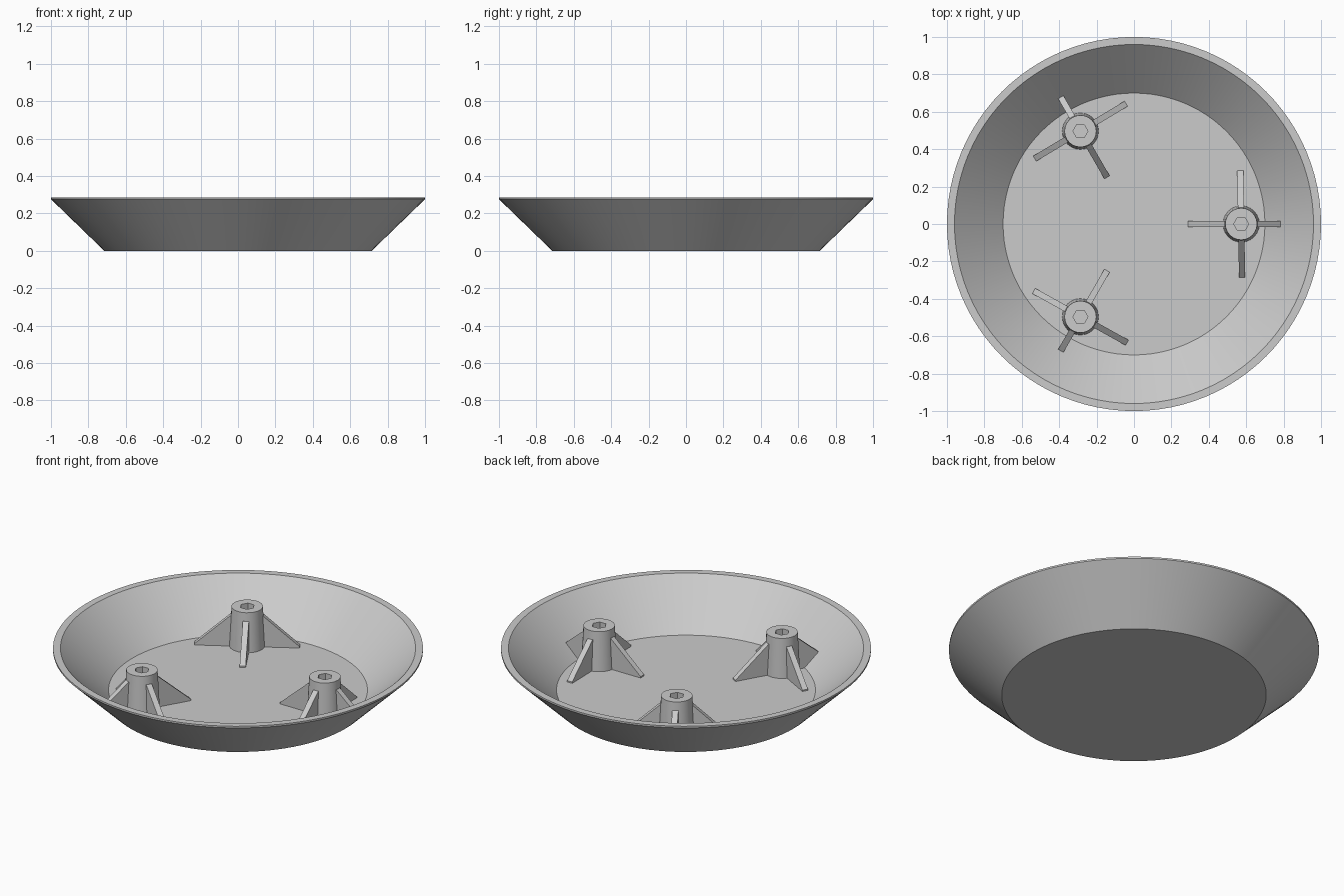
import bpy, bmesh
from math import sin, cos, pi, radians
from mathutils import Matrix, Vector

cube = bpy.data.objects.get("Cube")
if cube:
    bpy.data.objects.remove(cube, do_unlink=True)

grey = bpy.data.materials.new("light grey plastic")
grey.use_nodes = True
grey.diffuse_color = (0.6, 0.6, 0.6, 1)
grey.node_tree.nodes["Principled BSDF"].inputs["Base Color"].default_value = (0.6, 0.6, 0.6, 1)

FLOOR, RIM = 0.037, 0.286
FLOOR_R, RIM_R = 0.70, 0.96      # inner wall radii
BOSS_DIST, BOSS_TOP = 0.573, 0.27


def finish(name, bm, matrix=None):
    bmesh.ops.recalc_face_normals(bm, faces=bm.faces)
    mesh = bpy.data.meshes.new(name)
    bm.to_mesh(mesh)
    bm.free()
    mesh.materials.append(grey)
    ob = bpy.data.objects.new(name, mesh)
    bpy.context.collection.objects.link(ob)
    if matrix:
        ob.matrix_world = matrix
    bpy.ops.object.select_all(action='DESELECT')
    ob.select_set(True)
    bpy.context.view_layer.objects.active = ob
    bpy.ops.object.shade_smooth_by_angle(angle=radians(30))
    return ob


def ring(bm, r, z, n):
    return [bm.verts.new((r * cos(2 * pi * i / n), r * sin(2 * pi * i / n), z)) for i in range(n)]


def lathe(bm, profile, n):
    """Revolve (radius, height) points and cap both ends."""
    rings = [ring(bm, r, z, n) for r, z in profile]
    for a, b in zip(rings, rings[1:]):
        for i in range(n):
            j = (i + 1) % n
            bm.faces.new((a[i], a[j], b[j], b[i]))
    bm.faces.new(rings[0])
    bm.faces.new(rings[-1])


def fin(name, matrix, outline, thickness=0.033):
    """Extrude an (outward, height) outline into a thin upright plate."""
    bm = bmesh.new()
    face = bm.faces.new([bm.verts.new((x, -thickness / 2, z)) for x, z in outline])
    out = bmesh.ops.extrude_face_region(bm, geom=[face])
    verts = [g for g in out["geom"] if isinstance(g, bmesh.types.BMVert)]
    bmesh.ops.translate(bm, verts=verts, vec=Vector((0, thickness, 0)))
    return finish(name, bm, matrix)


# Dish: flat base, flared wall, narrow upright lip, sunken floor
bm = bmesh.new()
lathe(bm, [(0.715, 0), (1, RIM - 0.01), (1, RIM), (RIM_R, RIM), (FLOOR_R, FLOOR)], 96)
finish("dish", bm)

# Fin outlines: a sloping brace, and one that ends inside the dish wall
brace = [(0.06, FLOOR - 0.01), (0.285, FLOOR - 0.01), (0.285, 0.045), (0.088, 0.22), (0.06, 0.22)]
wall_brace = [(0.06, FLOOR - 0.01), (0.14, FLOOR - 0.01), (0.215, 0.112), (0.088, 0.22), (0.06, 0.22)]

for k, place in enumerate(("left", "back_right", "front_right")):
    matrix = Matrix.Rotation(k * 2 * pi / 3, 4, 'Z') @ Matrix.Translation((BOSS_DIST, 0, 0))

    # Tapered boss with a screw hole
    bm = bmesh.new()
    n, hole_n = 24, 6
    base, top = ring(bm, 0.098, FLOOR - 0.01, n), ring(bm, 0.085, BOSS_TOP, n)
    hole_top, hole_base = ring(bm, 0.04, BOSS_TOP, hole_n), ring(bm, 0.04, FLOOR + 0.003, hole_n)
    for a, b in ((base, top), (hole_top, hole_base)):
        for i in range(len(a)):
            j = (i + 1) % len(a)
            bm.faces.new((a[i], a[j], b[j], b[i]))
    bm.faces.new(base)
    bm.faces.new(hole_base)
    step = n // hole_n
    for i in range(hole_n):      # flat top between the round edge and the hole
        outer = [top[(i * step + s) % n] for s in range(step + 1)]
        bm.faces.new(outer + [hole_top[(i + 1) % hole_n], hole_top[i]])
    finish(f"boss_{place}", bm, matrix)

    # Four fins around the boss; the outward one meets the wall
    for label, angle in (("outer", 0), ("side_a", 91), ("inner", 180), ("side_b", 271)):
        fin(f"fin_{place}_{label}", matrix @ Matrix.Rotation(radians(angle), 4, 'Z'),
            wall_brace if label == "outer" else brace)
